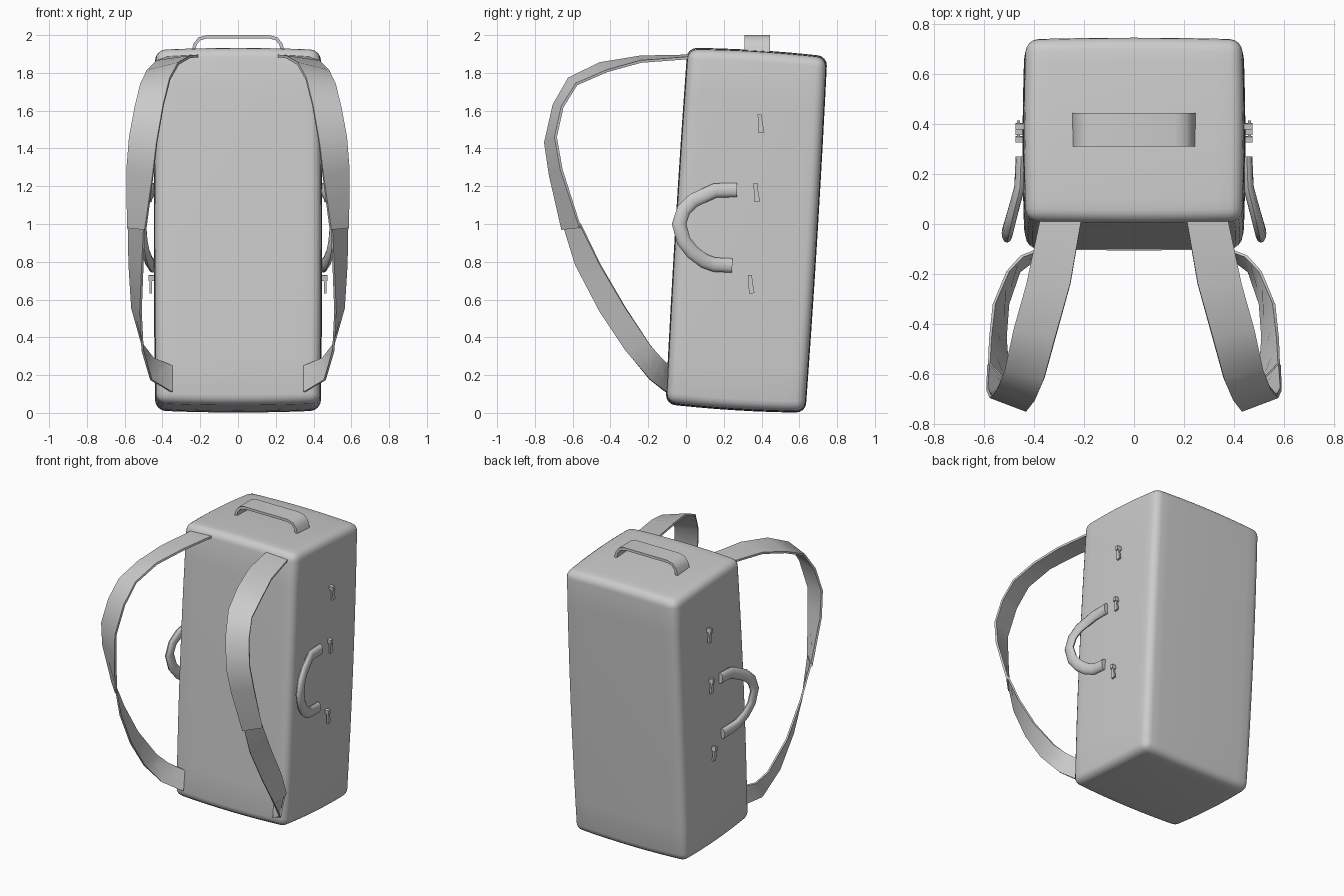
import bpy, bmesh, math
from mathutils import Vector, Matrix

if "Cube" in bpy.data.objects:
    bpy.data.objects.remove(bpy.data.objects["Cube"])

# One plain grey for everything
grey = bpy.data.materials.new("grey_fabric")
grey.use_nodes = True
GREY = (0.6, 0.6, 0.6, 1)
grey.diffuse_color = GREY
grey.node_tree.nodes["Principled BSDF"].inputs["Base Color"].default_value = GREY


def finish(bm, name, mirror=False, angle=40):
    bmesh.ops.recalc_face_normals(bm, faces=bm.faces)
    mesh = bpy.data.meshes.new(name)
    bm.to_mesh(mesh)
    bm.free()
    mesh.materials.append(grey)
    obj = bpy.data.objects.new(name, mesh)
    bpy.context.collection.objects.link(obj)
    bpy.ops.object.select_all(action='DESELECT')
    obj.select_set(True)
    bpy.context.view_layer.objects.active = obj
    bpy.ops.object.shade_smooth_by_angle(angle=math.radians(angle))
    if mirror:
        obj.modifiers.new("Mirror", 'MIRROR').use_mirror_merge = False
    return obj


def loft(rings, name, mirror=False):
    """Join equal rings of points into a capped tube."""
    bm = bmesh.new()
    loops = [[bm.verts.new(p) for p in ring] for ring in rings]
    n = len(loops[0])
    for a, b in zip(loops, loops[1:]):
        for i in range(n):
            j = (i + 1) % n
            bm.faces.new((a[i], a[j], b[j], b[i]))
    bm.faces.new(loops[0])
    bm.faces.new(loops[-1])
    return finish(bm, name, mirror)


def tangent(pts, i):
    return (pts[min(i + 1, len(pts) - 1)] - pts[max(i - 1, 0)]).normalized()


def ribbon(edge_a, edge_b, thick, name, mirror=False):
    """Flat strap spanning two edge paths."""
    a = [Vector(p) for p in edge_a]
    b = [Vector(p) for p in edge_b]
    mid = [(p + q) / 2 for p, q in zip(a, b)]
    rings = []
    for i, (p, q) in enumerate(zip(a, b)):
        n = tangent(mid, i).cross(q - p).normalized() * thick / 2
        rings.append((p + n, q + n, q - n, p - n))
    return loft(rings, name, mirror)


# Bag body: slightly bulging box with rounded edges, leaning back
half = Vector((0.432, 0.365, 0.935))
bulge = (0.014, 0.012, 0.02)
bm = bmesh.new()
bmesh.ops.create_cube(bm, size=2)
bmesh.ops.subdivide_edges(bm, edges=bm.edges, cuts=7, use_grid_fill=True)
for v in bm.verts:
    u = v.co.copy()
    for k in range(3):
        i, j = (k + 1) % 3, (k + 2) % 3
        swell = (1 - 0.5 * u[i] ** 2 - 0.5 * u[j] ** 2) * bulge[k]
        v.co[k] = u[k] * (half[k] + swell)
bm.normal_update()
corners = [e for e in bm.edges if e.calc_face_angle(0) > 0.8]
bmesh.ops.bevel(bm, geom=corners, offset=0.05, segments=4, profile=0.5,
                affect='EDGES', clamp_overlap=True)
lean = Matrix.Translation((0, 0.32, 0.967)) @ Matrix.Rotation(math.radians(-3.5), 4, 'X')
bmesh.ops.transform(bm, matrix=lean, verts=bm.verts)
finish(bm, "bag_body")

# Upper shoulder straps: inner edge, outer edge
ribbon([(.21, .02, 1.89), (.255, -.24, 1.885), (.315, -.455, 1.85), (.36, -.62, 1.77),
        (.395, -.70, 1.63), (.43, -.745, 1.43), (.45, -.72, 1.26), (.49, -.655, .97)],
       [(.375, .02, 1.88), (.43, -.24, 1.86), (.48, -.42, 1.81), (.515, -.58, 1.74),
        (.545, -.655, 1.62), (.575, -.69, 1.46), (.588, -.66, 1.29), (.583, -.56, .98)],
       0.014, "upper_shoulder_strap", True)

# Lower shoulder straps: front edge, rear edge
ribbon([(.495, -.65, 1.0), (.505, -.585, .785), (.515, -.455, .535), (.505, -.32, .33),
        (.46, -.19, .175), (.35, -.105, .11)],
       [(.58, -.56, 1.0), (.575, -.455, .785), (.56, -.32, .555), (.505, -.19, .36),
        (.45, -.13, .29), (.35, -.09, .25)],
       0.012, "lower_shoulder_strap", True)

# Side grab handles: flattened tube splaying outward towards the front
path = [Vector((0, y, z)) for y, z in (
    (.27, 1.18), (.155, 1.178), (.04, 1.125), (-.012, 1.075), (-.037, 1.0),
    (-.012, .91), (.035, .85), (.095, .805), (.15, .785), (.245, .78))]
rings = []
for i, p in enumerate(path):
    side = Vector((1, 0, 0)).cross(tangent(path, i))
    out = Vector((0.452 + max(0, 0.17 - p.y) * 0.27, 0, 0))
    ring = []
    for k in range(12):
        t = math.tau * k / 12
        ring.append(p + out + side * 0.038 * math.cos(t)
                    + Vector((0.022 * math.sin(t), 0, 0)))
    rings.append(ring)
loft(rings, "side_handle", True)

# Top carry handle: bent band
arch = [(.24, 1.90), (.228, 1.95), (.205, 1.98), (.165, 1.991)]
arch += [(-x, z) for x, z in reversed(arch)]
ribbon([(x, .31, z) for x, z in arch], [(x, .445, z) for x, z in arch],
       0.018, "top_handle")


# Zip pulls: small slider block with a hanging tapered tab
def box(bm, size, at, taper=1.0):
    verts = bmesh.ops.create_cube(bm, size=1)["verts"]
    for v in verts:
        if v.co.z > 0:
            v.co.y *= taper
        v.co = Vector(c * s for c, s in zip(v.co, size)) + Vector(at)


for label, y, z in (("top", .395, 1.53), ("middle", .372, 1.165), ("bottom", .343, .68)):
    bm = bmesh.new()
    box(bm, (.035, .022, .03), (.457, 0, .035))
    box(bm, (.012, .03, .085), (.462, 0, -.005), 0.6)
    turn = Matrix.Translation((0, y, z)) @ Matrix.Rotation(math.radians(6), 4, 'X')
    bmesh.ops.transform(bm, matrix=turn, verts=bm.verts)
    finish(bm, label + "_zip_pull", True, 30)
